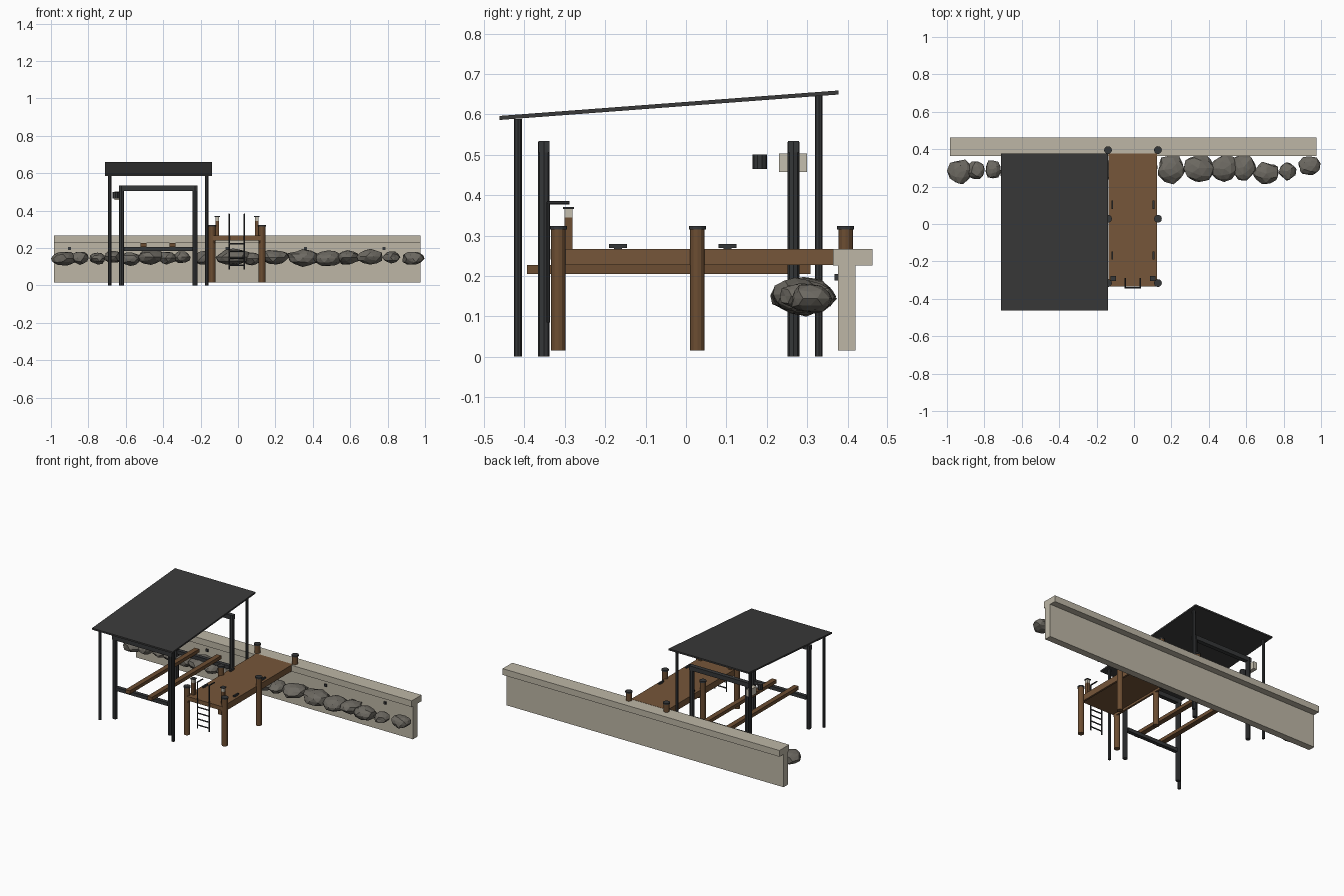
import bpy, bmesh, math, random
from mathutils import Vector

random.seed(4)


def mat(name, rgb):
    m = bpy.data.materials.new(name)
    m.diffuse_color = (*rgb, 1)
    return m


CONCRETE = mat("concrete", (0.51, 0.47, 0.38))
DECKWOOD = mat("deck_wood", (0.18, 0.093, 0.041))
PILEWOOD = mat("piling_wood", (0.15, 0.075, 0.032))
METAL = mat("dark_metal", (0.036, 0.038, 0.04))
CANVAS = mat("roof_charcoal", (0.042, 0.042, 0.042))
STONE = mat("stone", (0.15, 0.14, 0.12))
LAMP = mat("pale_housing", (0.56, 0.52, 0.43))


def finish(name, bm, m):
    me = bpy.data.meshes.new(name)
    bm.normal_update()
    bm.to_mesh(me)
    bm.free()
    me.materials.append(m)
    ob = bpy.data.objects.new(name, me)
    bpy.context.collection.objects.link(ob)
    return ob


def box(name, x, y, z, m):
    """Box from (min, max) ranges."""
    bm = bmesh.new()
    bmesh.ops.create_cube(bm, size=1)
    for v in bm.verts:
        v.co = [(r[0] + r[1]) / 2 + c * (r[1] - r[0]) for r, c in zip((x, y, z), v.co)]
    return finish(name, bm, m)


def rod(name, a, b, r, m, sides=10, r2=None):
    """Round bar between two points."""
    a, b = Vector(a), Vector(b)
    bm = bmesh.new()
    bmesh.ops.create_cone(bm, cap_ends=True, segments=sides, radius1=r,
                          radius2=r if r2 is None else r2, depth=(b - a).length)
    q = (b - a).to_track_quat('Z', 'Y')
    for v in bm.verts:
        v.co = q @ v.co + (a + b) / 2
    return finish(name, bm, m)


# Seawall with overhanging cap and drain holes
box("seawall", (-0.985, 0.975), (0.376, 0.42), (0.015, 0.228), CONCRETE)
box("seawall_cap", (-0.985, 0.975), (0.364, 0.462), (0.226, 0.266), CONCRETE)
for i in range(5):
    x = -0.9 + 0.42 * i
    box("drain_hole", (x - 0.008, x + 0.008), (0.368, 0.378), (0.189, 0.205), METAL)

# Dock deck and side stringers
box("deck", (-0.135, 0.124), (-0.335, 0.378), (0.241, 0.267), DECKWOOD)
for x in (-0.135, 0.112):
    box("deck_stringer", (x, x + 0.012), (-0.33, 0.37), (0.227, 0.262), DECKWOOD)

# Pilings with caps
for x in (-0.139, 0.128):
    for y in (-0.316, 0.028, 0.395):
        rod("piling", (x, y, 0.015), (x, y, 0.318), 0.018, PILEWOOD, 12)
        rod("piling_cap", (x, y, 0.315), (x, y, 0.324), 0.021, METAL, 12)

# Deck lamp posts
for x in (-0.111, 0.1):
    y, w = -0.291, 0.01
    box("lamp_post", (x - w, x + w), (y - w, y + w), (0.26, 0.344), PILEWOOD)
    box("lamp_lens", (x - w, x + w), (y - w, y + w), (0.344, 0.366), LAMP)
    box("lamp_cap", (x - 0.014, x + 0.014), (y - 0.014, y + 0.014), (0.366, 0.371), METAL)

# Mooring cleats
for x in (-0.116, 0.104):
    for y in (-0.168, 0.103):
        box("cleat", (x - 0.005, x + 0.005), (y - 0.022, y + 0.022), (0.269, 0.279), METAL)
        box("cleat_base", (x - 0.005, x + 0.005), (y - 0.01, y + 0.01), (0.265, 0.271), METAL)

# Ladder with hooked handrails
for x in (-0.048, 0.034):
    rod("ladder_rail", (x, -0.341, 0.085), (x, -0.341, 0.383), 0.004, METAL, 8)
    rod("ladder_handle", (x, -0.344, 0.381), (x, -0.288, 0.381), 0.004, METAL, 8)
for i in range(4):
    z = 0.108 + 0.038 * i
    rod("ladder_rung", (-0.048, -0.341, z), (0.034, -0.341, z), 0.004, METAL, 8)

# Boat lift: posts, top beams, cradle beams
for y in (-0.352, 0.266):
    for x in (-0.623, -0.23):
        rod("lift_post", (x, y, 0), (x, y, 0.532), 0.0145, METAL, 8)
    box("lift_top_beam", (-0.637, -0.216), (y - 0.0135, y + 0.0135), (0.506, 0.534), METAL)
    box("lift_cradle_beam", (-0.61, -0.243), (y - 0.012, y + 0.012), (0.184, 0.206), METAL)
for x in (-0.506, -0.35):
    box("lift_bunk", (x - 0.016, x + 0.016), (-0.394, 0.308), (0.205, 0.227), PILEWOOD)

# Lift drive
box("drive_housing", (-0.661, -0.636), (0.23, 0.3), (0.457, 0.503), LAMP)
rod("drive_motor", (-0.654, 0.183, 0.465), (-0.654, 0.183, 0.5), 0.018, METAL, 10)

# Canopy posts and sloping roof
for x in (-0.685, -0.167):
    for y, h in ((-0.416, 0.588), (0.329, 0.647)):
        rod("canopy_post", (x, y, 0), (x, y, h), 0.0095, METAL, 8)
roof = box("canopy_roof", (-0.71, -0.14), (-0.462, 0.377), (-0.005, 0.005), CANVAS)
for v in roof.data.vertices:
    v.co.z += 0.591 + (v.co.y + 0.462) / 0.839 * 0.063

# Riprap boulders: x, y, half width, half depth
rocks = [(-0.93, 0.278, .066, .068), (-0.845, 0.285, .05, .05), (-0.752, 0.293, .045, .05),
         (-0.665, 0.29, .05, .06), (-0.575, 0.29, .055, .065), (-0.465, 0.29, .075, .075),
         (-0.38, 0.285, .05, .06), (-0.3, 0.29, .045, .05), (-0.175, 0.29, .06, .065),
         (-0.025, 0.29, .09, .08), (0.075, 0.29, .05, .06), (0.2, 0.295, .074, .078),
         (0.345, 0.298, .085, .078), (0.483, 0.295, .078, .076), (0.587, 0.305, .065, .07),
         (0.708, 0.27, .072, .06), (0.82, 0.283, .045, .05), (0.937, 0.31, .058, .055)]
for x, y, rx, ry in rocks:
    bm = bmesh.new()
    bmesh.ops.create_icosphere(bm, subdivisions=2, radius=1)
    turn = random.uniform(0, math.tau)
    z = random.uniform(0.143, 0.155)
    for v in bm.verts:
        p = v.co * random.uniform(0.86, 1.1)
        c, s = math.cos(turn), math.sin(turn)
        v.co = (x + rx * (c * p.x - s * p.y), y + ry * (s * p.x + c * p.y),
                z + (0.022 + 0.26 * rx) * p.z)
    finish("boulder", bm, STONE)
